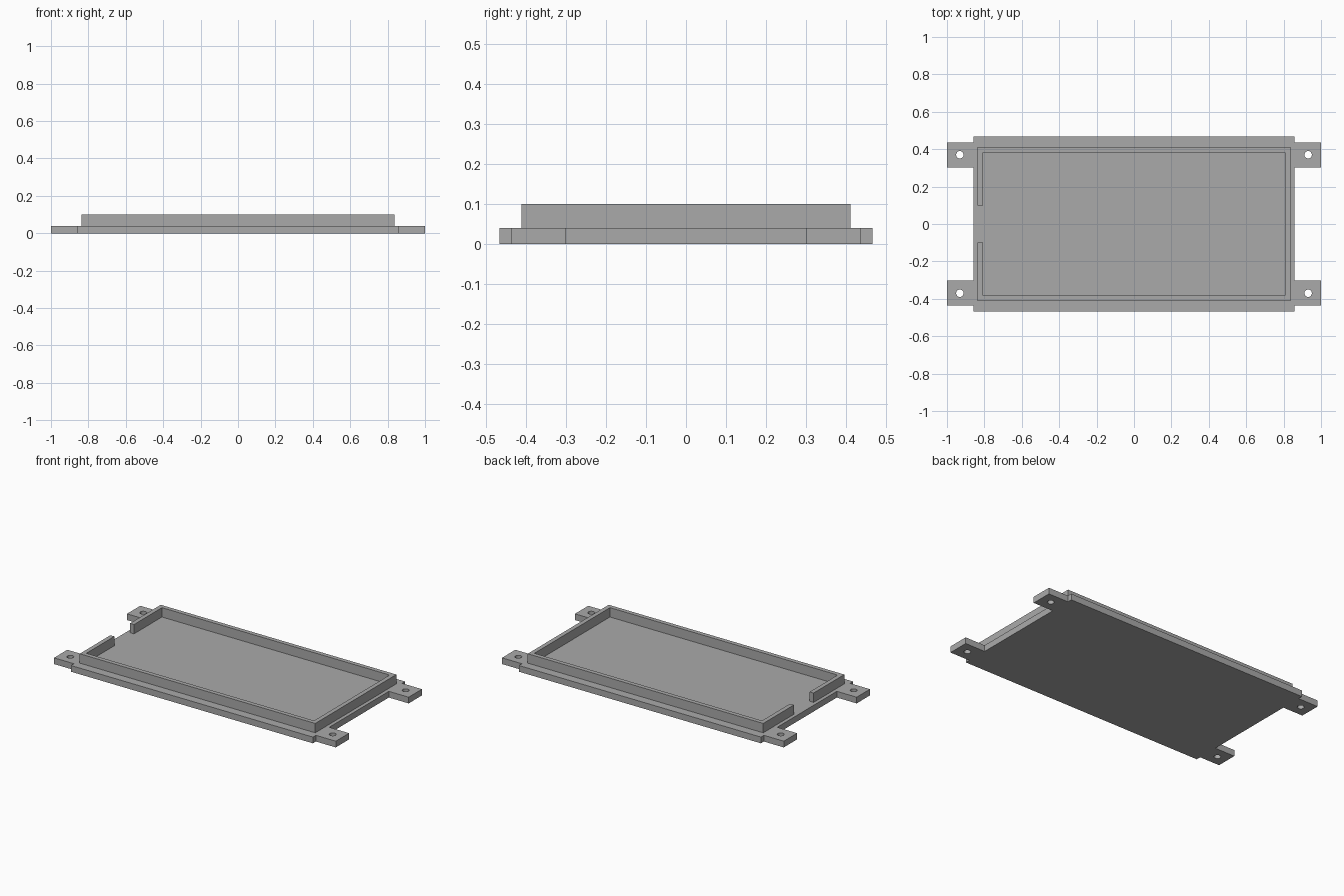
import bpy
import bmesh

if "Cube" in bpy.data.objects:
    bpy.data.objects.remove(bpy.data.objects["Cube"], do_unlink=True)

GREY = (0.4, 0.4, 0.4, 1.0)
grey = bpy.data.materials.new("plain grey")
grey.use_nodes = True
grey.diffuse_color = GREY
grey.node_tree.nodes["Principled BSDF"].inputs["Base Color"].default_value = GREY

PLATE_TOP, WALL_TOP = 0.04, 0.10


def prism(name, outline, z0, z1):
    """Extrude a closed outline upward from z0 to z1."""
    bm = bmesh.new()
    face = bm.faces.new([bm.verts.new((x, y, z0)) for x, y in outline])
    out = bmesh.ops.extrude_face_region(bm, geom=[face])
    verts = [v for v in out["geom"] if isinstance(v, bmesh.types.BMVert)]
    bmesh.ops.translate(bm, verts=verts, vec=(0, 0, z1 - z0))
    bmesh.ops.recalc_face_normals(bm, faces=bm.faces[:])
    mesh = bpy.data.meshes.new(name)
    bm.to_mesh(mesh)
    bm.free()
    mesh.materials.append(grey)
    obj = bpy.data.objects.new(name, mesh)
    bpy.context.collection.objects.link(obj)
    return obj


# Base plate with four mounting tabs: one quarter outline, mirrored round
quarter = [(1.0, 0.302), (1.0, 0.437), (0.859, 0.437), (0.859, 0.467)]
right_half = [(0.859, 0.302)] + quarter
half = right_half + [(-x, y) for x, y in reversed(right_half)]
plate = prism("base_plate", half + [(-x, -y) for x, y in half], 0, PLATE_TOP)

# Screw holes through the tabs
bm = bmesh.new()
for sx in (-1, 1):
    for sy in (-1, 1):
        geom = bmesh.ops.create_cone(bm, cap_ends=True, segments=24,
                                     radius1=0.02, radius2=0.02, depth=0.2)
        bmesh.ops.translate(bm, verts=geom["verts"], vec=(sx * 0.931, sy * 0.37, 0))
mesh = bpy.data.meshes.new("hole_cutter")
bm.to_mesh(mesh)
bm.free()
mesh.materials.append(grey)
cutter = bpy.data.objects.new("hole_cutter", mesh)
bpy.context.collection.objects.link(cutter)
cutter.hide_render = True
cutter.hide_viewport = True
cutter.display_type = 'WIRE'
cut = plate.modifiers.new("screw_holes", 'BOOLEAN')
cut.operation = 'DIFFERENCE'
cut.solver = 'EXACT'
cut.object = cutter

# Raised rim, open in the middle of its right side
ox, oy, t, gap = 0.836, 0.411, 0.028, 0.1
upper = [(-ox, gap), (-ox, oy), (ox, oy)]
inner = [(ox - t, oy - t), (-ox + t, oy - t), (-ox + t, gap)]
mirror = lambda pts: [(x, -y) for x, y in reversed(pts)]
prism("raised_rim", upper + mirror(upper) + mirror(inner) + inner,
      PLATE_TOP, WALL_TOP)
